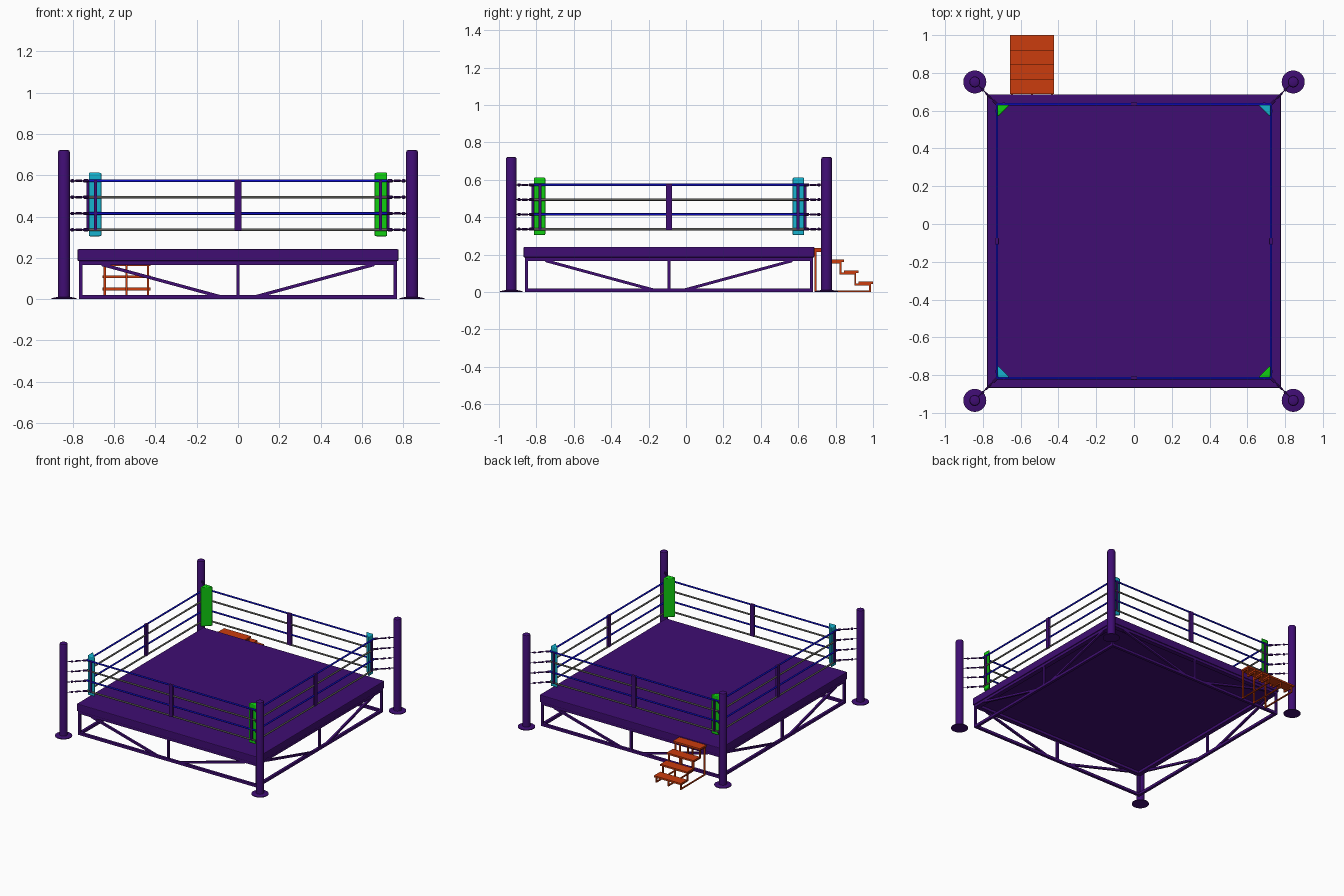
import bpy, bmesh, math
from mathutils import Vector, Matrix

cube = bpy.data.objects.get("Cube")
if cube:
    bpy.data.objects.remove(cube, do_unlink=True)


def material(name, rgb):
    m = bpy.data.materials.new(name)
    m.use_nodes = True
    m.diffuse_color = (*rgb, 1)
    m.node_tree.nodes["Principled BSDF"].inputs["Base Color"].default_value = (*rgb, 1)
    return m


PURPLE = material("deep purple", (0.05, 0.004, 0.17))
BLUE = material("rope blue", (0.004, 0.004, 0.55))
GREY = material("rope grey", (0.11, 0.11, 0.1))
GREEN = material("pad green", (0.005, 0.62, 0.005))
CYAN = material("pad cyan", (0.008, 0.45, 0.62))
ORANGE = material("step orange", (0.6, 0.045, 0.004))

CENTRE = Matrix.Translation((0, -0.091, 0))
TURNS = [CENTRE @ Matrix.Rotation(k * math.pi / 2, 4, "Z") for k in range(4)]


def finish(name, bm, mat, place, bevel=0, smooth=False):
    bmesh.ops.recalc_face_normals(bm, faces=bm.faces)
    me = bpy.data.meshes.new(name)
    bm.to_mesh(me)
    bm.free()
    me.materials.append(mat)
    ob = bpy.data.objects.new(name, me)
    bpy.context.collection.objects.link(ob)
    ob.matrix_world = place
    if bevel:
        mod = ob.modifiers.new("soft edges", "BEVEL")
        mod.width, mod.segments = bevel, 2
    if smooth:
        bpy.ops.object.select_all(action="DESELECT")
        ob.select_set(True)
        bpy.context.view_layer.objects.active = ob
        bpy.ops.object.shade_smooth_by_angle(angle=math.radians(40))
    return ob


def add_box(bm, lo, hi):
    lo, hi = Vector(lo), Vector(hi)
    size = Matrix.Diagonal((*(hi - lo), 1))
    bmesh.ops.create_cube(bm, size=1, matrix=Matrix.Translation((lo + hi) / 2) @ size)


def add_bar(bm, a, b, r, sides=10, turn=0):
    """Straight bar from a to b; four sides give a square tube."""
    a, b = Vector(a), Vector(b)
    d = b - a
    m = (Matrix.Translation((a + b) / 2) @ d.to_track_quat("Z", "Y").to_matrix().to_4x4()
         @ Matrix.Rotation(turn, 4, "Z"))
    bmesh.ops.create_cone(bm, cap_ends=True, segments=sides, radius1=r, radius2=r,
                          depth=d.length, matrix=m)


def add_lathe(bm, profile, sides=24):
    verts = [bm.verts.new((r, 0, z)) for r, z in profile]
    edges = [bm.edges.new(p) for p in zip(verts, verts[1:])]
    bmesh.ops.spin(bm, geom=verts + edges, cent=(0, 0, 0), axis=(0, 0, 1),
                   angle=math.tau, steps=sides)
    bmesh.ops.remove_doubles(bm, verts=bm.verts, dist=1e-5)


# Platform deck
bm = bmesh.new()
add_box(bm, (-0.777, -0.777, 0.185), (0.777, 0.777, 0.242))
finish("deck", bm, PURPLE, CENTRE, bevel=0.005)

ROPES = ((0.573, BLUE), (0.494, GREY), (0.415, BLUE), (0.336, GREY))
POST, EDGE, ROPE = 0.843, 0.762, 0.725

for k, turn in enumerate(TURNS):
    # Under-frame on one side: rails, legs and diagonal braces
    bm = bmesh.new()
    add_box(bm, (-0.77, -0.77, 0.165), (0.77, -0.735, 0.187))
    add_box(bm, (-0.77, -0.77, 0), (0.77, -0.75, 0.02))
    for x in (-EDGE, 0):
        add_box(bm, (x - 0.008, -0.77, 0.01), (x + 0.008, -0.754, 0.17))
    for s in (-1, 1):
        add_bar(bm, (s * 0.085, -EDGE, 0.012), (s * 0.66, -EDGE, 0.168),
                0.011, sides=4, turn=math.pi / 4)
    finish("side_frame", bm, PURPLE, turn)

    # Ropes and the spacer strap that ties them
    for z, mat in ROPES:
        bm = bmesh.new()
        add_bar(bm, (-ROPE, -ROPE, z), (ROPE, -ROPE, z), 0.0065)
        finish("rope", bm, mat, turn, smooth=True)
    bm = bmesh.new()
    add_box(bm, (-0.017, -ROPE - 0.009, 0.331), (0.017, -ROPE + 0.009, 0.58))
    finish("rope_spacer", bm, PURPLE, turn, bevel=0.003)

    # Corner post with a flared foot
    bm = bmesh.new()
    add_lathe(bm, ((0, 0), (0.061, 0), (0.061, 0.005), (0.03, 0.011), (0.029, 0.011),
                   (0.029, 0.711), (0.026, 0.719), (0.018, 0.723), (0, 0.723)))
    finish("corner_post", bm, PURPLE,
           turn @ Matrix.Translation((-POST, -POST, 0)), smooth=True)

    # Triangular corner pad
    bm = bmesh.new()
    tri = [bm.verts.new((-x, -y, 0.304)) for x, y in
           ((0.722, 0.722), (0.658, 0.722), (0.722, 0.658))]
    face = bm.faces.new(tri)
    new = bmesh.ops.extrude_face_region(bm, geom=[face])["geom"]
    bmesh.ops.translate(bm, vec=(0, 0, 0.309),
                        verts=[v for v in new if isinstance(v, bmesh.types.BMVert)])
    finish("corner_pad", bm, GREEN if k % 2 else CYAN, turn, bevel=0.006, smooth=True)

    # Straps on the outer faces of the pad
    bm = bmesh.new()
    add_box(bm, (-0.697, -0.734, 0.335), (-0.682, -0.718, 0.577))
    add_box(bm, (-0.734, -0.697, 0.335), (-0.718, -0.682, 0.577))
    finish("pad_strap", bm, PURPLE, turn)

    # Turnbuckles joining the ropes to the post
    bm = bmesh.new()
    for z, _ in ROPES:
        for start, end, r in ((0.715, 0.83, 0.0028), (0.727, 0.745, 0.008),
                              (0.757, 0.785, 0.006), (0.797, 0.806, 0.008)):
            add_bar(bm, (-start, -start, z), (-end, -end, z), r, sides=8)
    finish("turnbuckles", bm, PURPLE, turn, smooth=True)

# Entry steps: treads
LEFT, RIGHT, BACK, DEPTH = -0.656, -0.424, 0.688, 0.078
HEIGHTS = (0.236, 0.174, 0.115, 0.056)
for i, z in enumerate(HEIGHTS):
    bm = bmesh.new()
    y = BACK + i * DEPTH
    add_box(bm, (LEFT, y, z - 0.013), (RIGHT, y + DEPTH, z))
    finish("step_tread", bm, ORANGE, Matrix())

# Entry steps: stepped support frames
for x in (-0.645, -0.54, -0.435):
    bm = bmesh.new()
    t = 0.005
    add_box(bm, (x - t, BACK, 0), (x + t, BACK + 2 * t, 0.23))
    add_box(bm, (x - t, BACK, 0), (x + t, 0.99, 0.008))
    for i, z in enumerate(HEIGHTS):
        front = BACK + (i + 1) * DEPTH - 0.012
        low = HEIGHTS[i + 1] - 0.02 if i < 3 else 0
        add_box(bm, (x - t, front - 2 * t, low), (x + t, front, z - 0.01))
        add_box(bm, (x - t, front - DEPTH, z - 0.021), (x + t, front, z - 0.011))
    finish("step_support", bm, ORANGE, Matrix())
